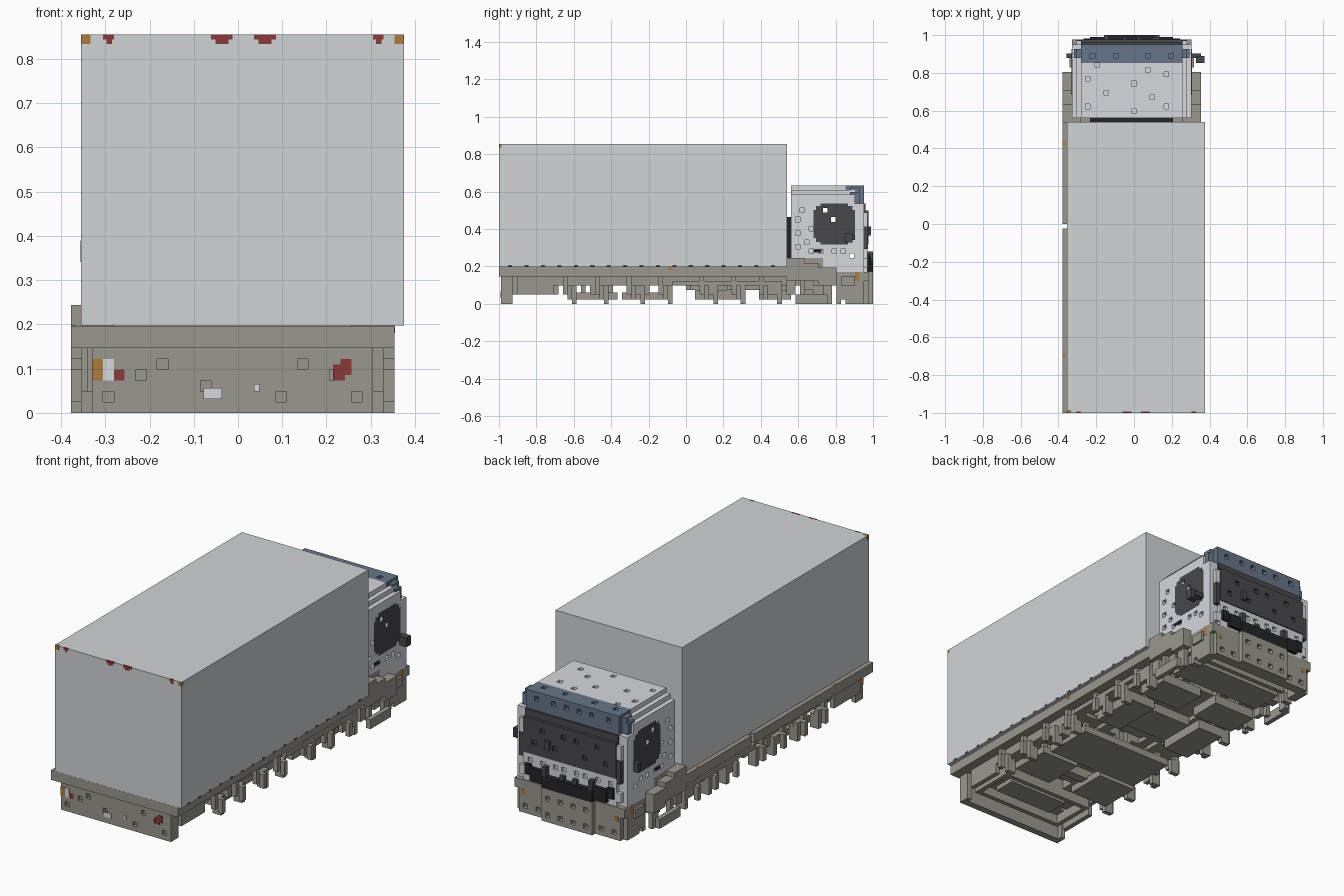
import bpy, bmesh, random
from mathutils import Vector

random.seed(4)
cube = bpy.data.objects.get("Cube")
if cube:
    bpy.data.objects.remove(cube, do_unlink=True)

# Block grid: i across (0..30), j along (0..82), k up (0..26)
V = 2 / 82
ORIGIN = Vector((-0.378, -1, 0))


def material(name, r, g, b):
    m = bpy.data.materials.new(name)
    m.use_nodes = True
    m.diffuse_color = (r, g, b, 1)
    m.node_tree.nodes["Principled BSDF"].inputs["Base Color"].default_value = (r, g, b, 1)
    return m


BOX = material("cargo grey", .64, .66, .675)
CAB = material("cab light grey", .68, .69, .73)
OLIVE = material("chassis olive grey", .32, .31, .27)
DARK = material("dark glass", .065, .064, .071)
BLACK = material("black plastic", .017, .018, .02)
BLUE = material("visor blue", .135, .18, .25)
RED = material("lamp red", .26, .04, .04)
ORANGE = material("lamp orange", .42, .2, .05)


def blocks(name, mat, cells, mirror=False):
    """One object from blocks (i0, i1, j0, j1, k0, k1) in grid cells."""
    bm = bmesh.new()
    cells = list(cells)
    if mirror:
        cells += [(30 - b, 30 - a, *rest) for a, b, *rest in cells]
    for a, b, c, d, e, f in cells:
        verts = bmesh.ops.create_cube(bm, size=1)["verts"]
        for v in verts:
            v.co = ORIGIN + V * Vector((
                b if v.co.x > 0 else a,
                d if v.co.y > 0 else c,
                f if v.co.z > 0 else e))
    mesh = bpy.data.meshes.new(name)
    bm.to_mesh(mesh)
    bm.free()
    mesh.materials.append(mat)
    ob = bpy.data.objects.new(name, mesh)
    bpy.context.collection.objects.link(ob)
    return ob


def cut(ob, cells, mirror=False):
    """Subtract small separate pits or holes from a part."""
    cutter = blocks("pit_cutter", ob.data.materials[0], cells, mirror)
    cutter.hide_render = True
    mod = ob.modifiers.new("pits", "BOOLEAN")
    mod.operation = "DIFFERENCE"
    mod.solver = "EXACT"
    mod.object = cutter
    bpy.context.view_layer.objects.active = ob
    bpy.ops.object.modifier_apply(modifier=mod.name)
    bpy.data.objects.remove(cutter, do_unlink=True)


# Cargo box with its small lower clips and roof marker lamps
blocks("cargo_box", BOX, [(.95, 30.87, 0, 63.1, 8.08, 35.05)])
blocks("box_clips", DARK, [(30.8, 30.88, j, j + .9, 8.1, 8.5) for j in
                           [2 + 3.6 * n for n in range(17)]])
blocks("box_corner_lamps", ORANGE, [(.93, 1.85, -.04, .6, 34.2, 35.07),
                                    (30, 30.88, -.04, .6, 34.2, 35.04)])
blocks("box_red_lamps", RED,
       [(i, i + w, -.04, .35, 34.6, 35.06) for i, w in ((3, 1), (13, 2), (17, 2), (28, 1))]
       + [(i, i + w, -.04, .2, 34.2, 34.6) for i, w in ((3.3, .5), (13.4, 1.2), (17.4, 1.2), (28.3, .5))])

# Chassis deck, side rims and main rails
blocks("deck", OLIVE, [(0, 30, 0, 40, 6, 8.07), (0, 30, 41, 64, 6, 8.07), (1, 30, 40, 41, 6, 8.07)])
blocks("main_rails", OLIVE, [(9, 11, 1, 74, 4, 6), (2, 3, 4, 64, 4, 6)], mirror=True)
blocks("cross_members", OLIVE, [(3, 27, j, j + 2, 4, 6) for j in range(4, 64, 6)])

# Loose blocks under the deck
under = []
for n in range(100):
    i, j = random.randint(2, 13), random.randint(4, 72)
    w, d = random.randint(1, 4), random.randint(1, 5)
    under.append((i, i + w, j, j + d, random.choice((3, 4, 4, 5)) if j > 38 else 4, 6))
blocks("under_blocks", OLIVE, under, mirror=True)

# Low axle trays hung on posts
trays = [(3, 12, 17, 26, 1, 2.5), (4, 15, 27, 38, 1, 2.5), (3, 9, 43, 54, 1, 3),
         (10, 15, 44, 52, 2, 4), (3, 13, 57, 64, 1, 3), (4, 15, 66, 73, 2, 4)]
posts = []
for a, b, c, d, e, f in trays:
    for j in (c + 1, d - 2):
        posts += [(i, i + 1, j, j + 1, f - 1, 6) for i in (a + 1, b - 2)]
blocks("axle_trays", OLIVE, trays, mirror=True)
blocks("tray_posts", OLIVE, posts, mirror=True)
blocks("axle_beams", OLIVE, [(2, 28, j, j + 2, 2, 4) for j in (20, 31, 69)])

# Hanging side brackets and low feet
brackets = []
for j, d in ((14, 3), (21, 3), (28, 4), (35, 3), (44, 4), (51, 3), (57, 5)):
    brackets += [(1, 2, j, j + d, 2, 4), (1, 2, j, j + 1, 3, 6),
                 (0, 1, j + 1, j + 2, 1, 4), (1, 3, j + d - 1, j + d, 0, 3)]
brackets += [(1, 2, 38, 62, 4, 5)]
blocks("side_brackets", OLIVE, brackets, mirror=True)

# Rear panel with pits, lamps and plate
rear = blocks("rear_panel", OLIVE, [(2, 28, .5, 2, 0, 6)])
cut(rear, [(i, i + 1, 0, 1.2, k, k + 1) for i, k in
           ((3, 1), (6, 3), (8, 4), (12, 2), (19, 1), (21, 4), (24, 3), (26, 1))])
blocks("rear_wings", OLIVE, [(2, 3, 1, 3, 0, 6)], mirror=True)
blocks("rear_side_panels", OLIVE, [(1.5, 2.5, 2, 11, 2, 6), (27, 28, 4, 12, 2, 6)])
blocks("rear_frame", OLIVE, [(4, 26, 3, 4, 2, 6), (4, 26, 12, 13, 2, 6), (8, 22, 5, 10, 3, 5),
                             (4, 5, 4, 12, 2, 6), (25, 26, 4, 12, 2, 6)])
blocks("rear_orange_lamp", ORANGE, [(1.95, 3, .4, 2, 3, 5)])
blocks("rear_white_lamp", CAB, [(3, 4, .4, .6, 3, 5)])
blocks("rear_red_lamps", RED, [(4, 5, .4, .6, 3, 4), (24.3, 25.4, .4, .6, 3, 4.5),
                               (25, 26, .4, .6, 3.5, 5)])
blocks("number_plate", CAB, [(12.3, 14, .35, .5, 1.3, 2.3), (17, 17.5, .35, .5, 2, 2.7)])
blocks("side_marker_lamps", ORANGE, [(.02, .5, 12, 13, 8, 8.12), (.02, .5, 58, 59, 8, 8.12),
                                     (29.5, 30.05, 37, 38, 7.4, 8)])

# Stepped fenders and steps beside the cab
blocks("fenders", OLIVE, [(0, 2, 63, 67, 5, 10), (0, 2, 67, 70, 5, 9), (0, 2, 70, 74, 4, 8),
                          (0, 1, 65, 72, 0, 2), (1, 2, 66, 67, 1, 6), (1, 2, 71, 73, 0, 5),
                          (1, 2, 63, 65, 2, 5), (2, 4, 63, 71, 6, 10)], mirror=True)

# Front floor and bumper, stepped back at the corners
blocks("cab_floor", OLIVE, [(2, 28, 64, 81, 5, 7)])
bumper = blocks("front_bumper", OLIVE, [(3, 27, 79, 81, 0, 7)])
cut(bumper, [(i, i + 1, 80, 83, k, k + 1) for i in (4, 7) for k in (1, 5)], mirror=True)
centre = blocks("bumper_centre", OLIVE, [(9, 21, 80.5, 82, 0, 7)])
cut(centre, [(i, i + 1, 81, 83, k, k + 1) for i in (10, 13) for k in (1, 4.5)], mirror=True)
blocks("bumper_sides", OLIVE, [(2, 3, 74, 80, 1, 7), (2, 4, 76, 80, 0, 4),
                               (1.5, 2, 75, 78, 4, 6), (2, 4, 74, 75, 0, 2)], mirror=True)
blocks("bumper_crossbars", OLIVE, [(4, 26, j, j + 1, 2, 5) for j in (74, 77)])
blocks("bumper_lamps", ORANGE, [(1.95, 2.1, 78, 79, 5, 7), (3.5, 4.5, 80.9, 81.05, 4, 5)],
       mirror=True)

# Cab body with pits on the sides and roof, and a few holes right through
holes = [(-1, 31, j, j + 1, k, k + 1) for j, k in ((71, 20), (72.8, 18), (76.8, 10))]
body = blocks("cab_body", CAB, [(2, 28, 64, 80, 9.9, 22)])
side_pits = [(1, 2.8, j, j + 1, k, k + 1) for j, k in
             ((65, 12), (65, 18), (67, 13), (66, 20), (65, 15), (68, 11), (70, 11), (75, 11),
              (68, 16), (73, 11))]
cut(body, side_pits, mirror=True)
cut(body, holes)
blocks("cab_lower_sides", CAB, [(2, 4, 71, 80, 7, 10), (2, 4, 69, 71, 9, 10)], mirror=True)
blocks("cab_upper", CAB, [(2, 28, 64, 78, 22, 24), (3, 27, 64, 78, 24, 25)])
roof = blocks("cab_roof", CAB, [(4, 26, 64, 76, 24.5, 26)])
cut(roof, [(i, i + 1, j, j + 1, 25.2, 27) for i, j in ((5, 66), (5, 72), (7, 75), (9, 69), (22, 66),
                                                      (19, 68), (22, 73), (18, 74), (15, 65), (15, 71))])

# Light front strip and pillars
strip = blocks("cab_front_strip", CAB, [(4, 26, 79, 80.8, 7, 13)])
cut(strip, [(i, i + 1, 80.2, 82, 11, 12) for i in (5, 8, 11, 13)], mirror=True)
blocks("front_pillars", CAB, [(3, 4, 80, 80.8, 8, 10), (3, 4, 80, 80.8, 17, 20)], mirror=True)
blocks("rear_cab_vent", BLACK, [(6, 24, 63.1, 64, 9, 19)])

# Roof visor
visor = blocks("roof_visor", BLUE, [(4, 26, 76, 80, 22, 26)])
cut(visor, [(i, i + 1, 79, 81, 24, 25) for i in (6, 10, 13)], mirror=True)
cut(visor, [(i, i + 1, 77, 78, 25.2, 27) for i in (6, 11)], mirror=True)
blocks("visor_ends", BLUE, [(3, 4, 77, 79, 22, 25.5), (2.5, 4, 77, 79, 22, 24.5)], mirror=True)

# Windscreen with its small camera, and the grille
screen = blocks("windscreen", DARK, [(4, 26, 79.5, 81, 13, 20.5)])
cut(screen, [(i, i + 1, 80.4, 82, k, k + 1) for i, k in ((6, 15), (8, 18), (11, 15), (13, 18))],
    mirror=True)
blocks("windscreen_top", DARK, [(4, 26, 79.5, 80.4, 20.5, 22)])
blocks("windscreen_ends", DARK, [(3, 4, 80, 80.9, 12, 17)], mirror=True)
blocks("windscreen_camera", DARK, [(19.5, 20.5, 80.5, 81.6, 15, 17)])
blocks("front_grille", BLACK, [(9, 15, 80.5, 82, 7, 9.5), (6, 9, 80.5, 81.6, 7.5, 10.3),
                               (4.5, 6, 80.5, 81.3, 8.5, 10.8)], mirror=True)
blocks("grille_top_lugs", DARK, [(9, 10, 80.5, 82, 9.5, 11.5), (13, 14, 80.5, 81.6, 9.5, 10.5)],
       mirror=True)

# Side windows and mirrors
for name, a, b in (("right_window", 1.95, 2.1), ("left_window", 27.9, 28.05)):
    window = blocks(name, DARK, [(a, b, 70.5, 76.5, 13, 22), (a, b, 69.5, 70.5, 13.6, 21.4),
                                 (a, b, 69, 69.5, 14.4, 20.6), (a, b, 76.5, 77.5, 13.6, 21.4),
                                 (a, b, 77.5, 78, 14.4, 20.6)])
    cut(window, holes[:2])
blocks("window_handles", BLACK, [(1.9, 2.1, 69, 70.7, 11.3, 12)], mirror=True)
blocks("mirrors", DARK, [(.9, 2, 77, 78, 14, 16), (28, 30, 77, 78, 14, 15),
                         (29, 30.8, 76, 77.5, 13.5, 15.5)])
